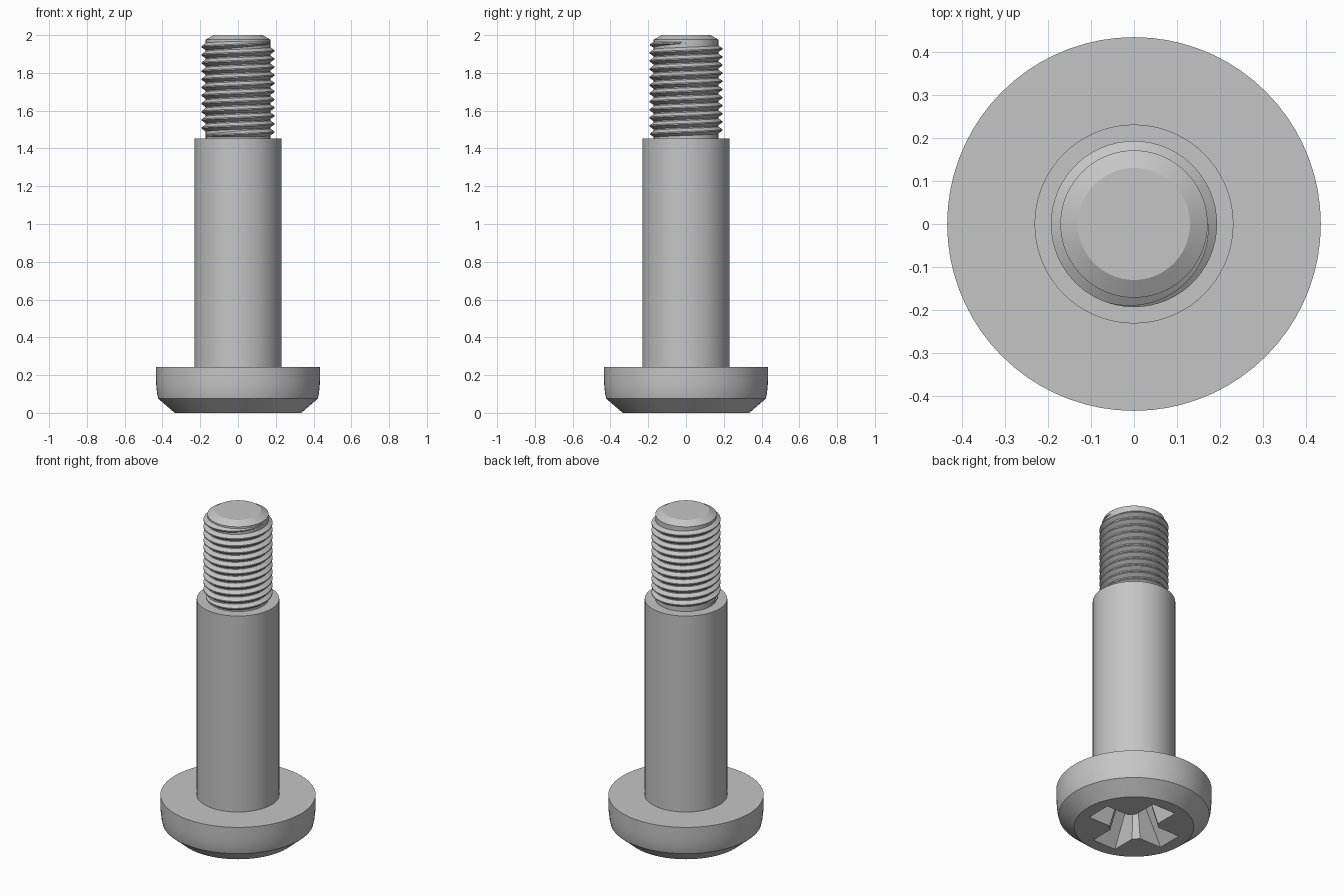
import bpy, bmesh
from math import cos, sin, pi, tau, radians

cube = bpy.data.objects.get("Cube")
if cube:
    bpy.data.objects.remove(cube, do_unlink=True)

# One plain steel colour
GREY = (0.56, 0.56, 0.56, 1)
steel = bpy.data.materials.new("steel grey")
steel.use_nodes = True
steel.diffuse_color = GREY
steel.node_tree.nodes["Principled BSDF"].inputs["Base Color"].default_value = GREY


def make_object(name, bm):
    bmesh.ops.recalc_face_normals(bm, faces=bm.faces)
    mesh = bpy.data.meshes.new(name)
    bm.to_mesh(mesh)
    bm.free()
    mesh.materials.append(steel)
    obj = bpy.data.objects.new(name, mesh)
    bpy.context.collection.objects.link(obj)
    return obj


def select(obj):
    bpy.ops.object.select_all(action='DESELECT')
    obj.select_set(True)
    bpy.context.view_layer.objects.active = obj


def smooth(obj, angle=25):
    select(obj)
    bpy.ops.object.shade_smooth_by_angle(angle=radians(angle))


def loft(name, rings):
    """Skin closed rings of points and cap both ends."""
    bm = bmesh.new()
    loops = [[bm.verts.new(p) for p in ring] for ring in rings]
    for a, b in zip(loops, loops[1:]):
        for i in range(len(a)):
            j = (i + 1) % len(a)
            bm.faces.new((a[i], a[j], b[j], b[i]))
    bm.faces.new(loops[0])
    bm.faces.new(loops[-1])
    return make_object(name, bm)


def lathe(name, profile, sides=72):
    angles = [tau * i / sides for i in range(sides)]
    return loft(name, [[(r * cos(a), r * sin(a), z) for a in angles] for r, z in profile])


def cross_ring(length, width, z):
    """Four-armed outline with chamfered inner corners."""
    corner = width * 1.4
    arm = [(corner, -width), (length, -width), (length, width), (corner, width)]
    ring = []
    for k in range(4):
        c, s = cos(k * pi / 2), sin(k * pi / 2)
        ring += [(x * c - y * s, x * s + y * c, z) for x, y in arm]
    return ring


# Head with a chamfered, slightly rounded rim
head = lathe("head", [(0.335, 0), (0.422, 0.075), (0.428, 0.1), (0.432, 0.135),
                      (0.434, 0.17), (0.434, 0.243)])

# Tapered cross recess in the underside of the head
cutter = loft("recess_cutter", [cross_ring(0.275, 0.083, -0.02),
                                cross_ring(0.12, 0.048, 0.2)])
cutter.hide_render = True
cut = head.modifiers.new("cross_recess", 'BOOLEAN')
cut.operation = 'DIFFERENCE'
cut.solver = 'EXACT'
cut.object = cutter
select(head)
bpy.ops.object.modifier_apply(modifier=cut.name)
bpy.data.objects.remove(cutter, do_unlink=True)
smooth(head)

# Plain shoulder and threaded core with a chamfered tip
smooth(lathe("shoulder", [(0.231, 0.235), (0.231, 1.453)]))
smooth(lathe("thread_core", [(0.171, 1.44), (0.171, 1.976), (0.13, 2.0)]))

# Right-handed helical ridge that fades out at both ends
PITCH, TURNS, STEPS = 0.043, 11.5, 60
count = int(TURNS * STEPS)
sections = []
for i in range(count + 1):
    a = tau * (i - count) / STEPS
    z = 1.96 + PITCH * a / tau
    fade = min(1, i / (STEPS * 0.3), (count - i) / (STEPS * 0.3))
    half = PITCH * (0.1 + 0.38 * fade)
    crest = 0.173 + 0.020 * fade
    section = [(0.168, -half), (crest, -0.003), (crest, 0.003), (0.168, half)]
    sections.append([(r * cos(a), r * sin(a), z + dz) for r, dz in section])
smooth(loft("thread_ridge", sections))
